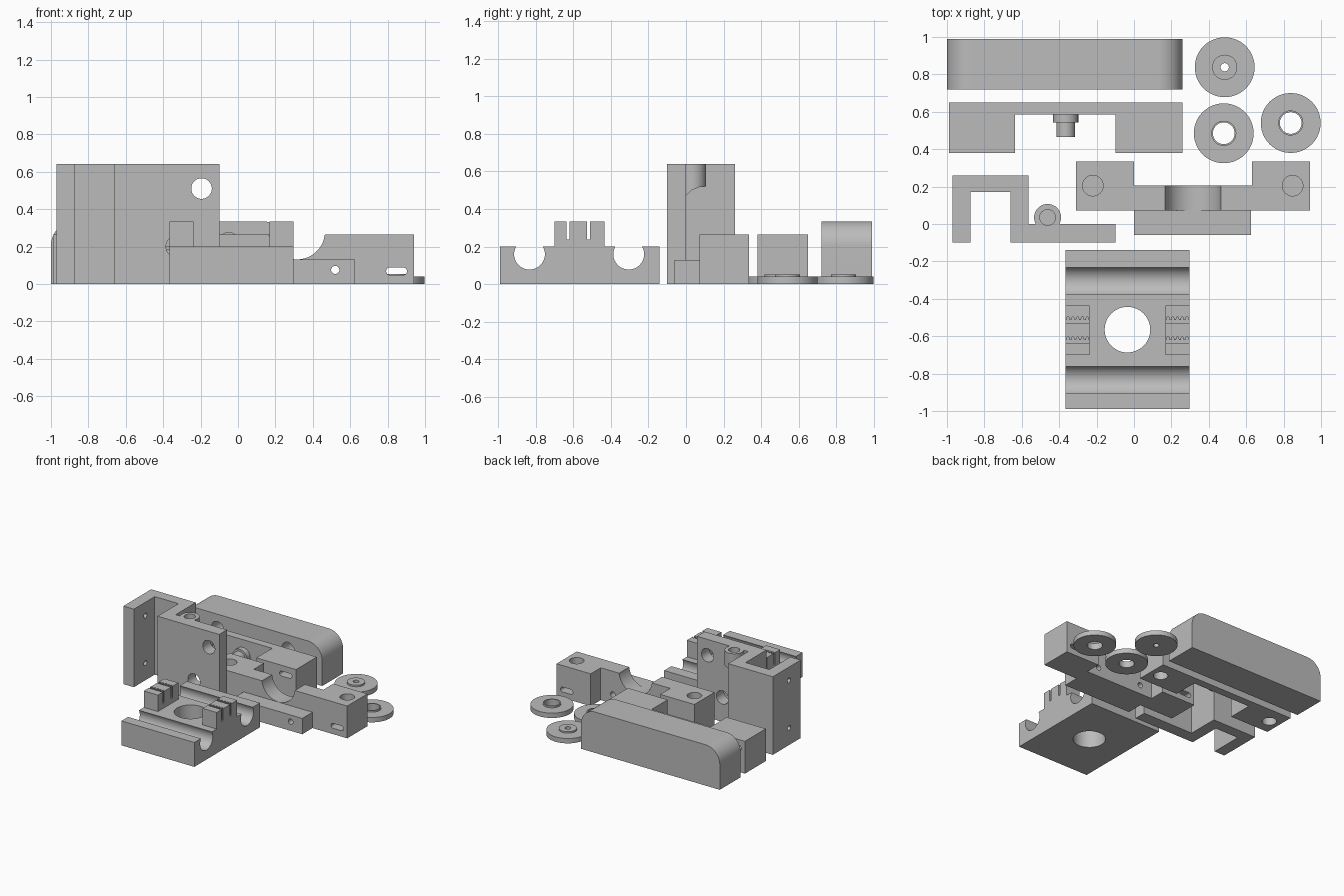
import bpy, bmesh, math

if "Cube" in bpy.data.objects:
    bpy.data.objects.remove(bpy.data.objects["Cube"])

grey = bpy.data.materials.new("plain grey")
grey.use_nodes = True
grey.diffuse_color = (0.5, 0.5, 0.5, 1)
grey.node_tree.nodes["Principled BSDF"].inputs["Base Color"].default_value = (0.5, 0.5, 0.5, 1)


def prism(name, profile, axis, a, b):
    """Extrude a 2D profile along an axis (x: yz, y: xz, z: xy)."""
    place = {"x": lambda u, v: (a, u, v), "y": lambda u, v: (u, a, v), "z": lambda u, v: (u, v, a)}[axis]
    push = [(b - a) * (axis == k) for k in "xyz"]
    bm = bmesh.new()
    face = bm.faces.new([bm.verts.new(place(u, v)) for u, v in profile])
    out = bmesh.ops.extrude_face_region(bm, geom=[face])
    bmesh.ops.translate(bm, vec=push, verts=[g for g in out["geom"] if isinstance(g, bmesh.types.BMVert)])
    bmesh.ops.recalc_face_normals(bm, faces=bm.faces)
    mesh = bpy.data.meshes.new(name)
    bm.to_mesh(mesh)
    bm.free()
    mesh.materials.append(grey)
    ob = bpy.data.objects.new(name, mesh)
    bpy.context.collection.objects.link(ob)
    return ob


def arc(u, v, r, start, end, n):
    angles = [math.radians(start + (end - start) * i / n) for i in range(n + 1)]
    return [(u + r * math.cos(t), v + r * math.sin(t)) for t in angles]


def box(name, x0, x1, y0, y1, z0, z1):
    return prism(name, [(x0, y0), (x1, y0), (x1, y1), (x0, y1)], "z", z0, z1)


def rod(name, axis, u, v, r, a, b):
    return prism(name, arc(u, v, r, 0, 360, 48)[:-1], axis, a, b)


def combine(ob, others, operation="DIFFERENCE"):
    """Apply booleans one after another and drop the helper objects."""
    for other in others:
        mod = ob.modifiers.new("bool", "BOOLEAN")
        mod.operation, mod.solver, mod.object = operation, "EXACT", other
        other.hide_render = True
    bpy.context.view_layer.update()
    graph = bpy.context.evaluated_depsgraph_get()
    mesh = bpy.data.meshes.new_from_object(ob.evaluated_get(graph))
    ob.modifiers.clear()
    ob.data = mesh
    for other in others:
        bpy.data.objects.remove(other)
    return ob


def slot(u, v, half, r, a, b):
    outline = arc(u + half, v, r, -90, 90, 12) + arc(u - half, v, r, 90, 270, 12)
    return prism("slot", outline, "y", a, b)


# Rounded cover with two blind sockets in its front
top_right = arc(0.13, 0.205, 0.13, 0, 90, 16)
top_left = arc(-0.87, 0.205, 0.13, 90, 180, 16)
cover = prism("rounded_cover", [(-1, 0), (0.26, 0)] + top_right + top_left, "y", 0.72, 0.99)
combine(cover, [rod("socket", "y", x, 0.22, 0.055, 0.7, 0.86) for x in (-0.69, -0.05)])

# Rear clamp: U-shaped bar, sockets underneath, stepped peg
rear = prism("rear_clamp", [(-0.99, 0.38), (-0.635, 0.38), (-0.635, 0.585), (-0.1, 0.585),
                            (-0.1, 0.38), (0.26, 0.38), (0.26, 0.65), (-0.99, 0.65)], "z", 0, 0.265)
combine(rear, [rod("peg_base", "y", -0.365, 0.135, 0.067, 0.543, 0.6),
               rod("peg_tip", "y", -0.365, 0.135, 0.05, 0.465, 0.56)], "UNION")
for x in (-0.9, 0.167):
    combine(rear, [rod("socket", "z", x, 0.51, 0.055, -0.1, 0.217),
                   slot(x, 0.197, 0.036, 0.02, 0.3, 0.7)])

# Middle clamp: end blocks, scooped bridge and low front bar
middle = prism("middle_clamp", [(-0.31, 0.073), (0.94, 0.073), (0.94, 0.335), (0.63, 0.335),
                                (0.63, 0.205), (0, 0.205), (0, 0.335), (-0.31, 0.335)], "z", 0, 0.265)
combine(middle, [box("front_bar", 0, 0.625, -0.06, 0.1, 0, 0.13)], "UNION")
combine(middle, [rod("scoop", "y", 0.315, 0.281, 0.15, -0.1, 0.4)])
for x, screw in ((-0.22, 0.11), (0.848, 0.52)):
    combine(middle, [rod("socket", "z", x, 0.205, 0.055, 0.048, 0.4),
                     slot(x, 0.068, 0.036, 0.02, 0, 0.4),
                     rod("screw_hole", "y", screw, 0.075, 0.022, -0.2, 0.4)])

# Tall bracket: folded wall with a holed plate and a tapered boss
bracket = prism("tall_bracket", [(-0.97, -0.1), (-0.875, -0.1), (-0.875, 0.17), (-0.66, 0.17),
                                 (-0.66, -0.1), (-0.1, -0.1), (-0.1, 0), (-0.565, 0),
                                 (-0.565, 0.26), (-0.97, 0.26)], "z", 0, 0.64)
boss = rod("boss", "z", -0.462, 0.035, 0.072, 0.42, 0.64)
taper = [(-0.1, 0.465), (0, 0.47), (0.03, 0.5), (0.07, 0.517), (0.2, 0.525), (0.2, 0.3), (-0.1, 0.3)]
combine(boss, [prism("taper", taper, "x", -0.6, -0.3)])
combine(bracket, [boss], "UNION")
combine(bracket, [rod("boss_hole", "z", -0.462, 0.035, 0.042, 0.55, 0.7),
                  rod("upper_hole", "y", -0.195, 0.51, 0.055, -0.2, 0.1),
                  rod("lower_hole", "y", -0.33, 0.2, 0.055, -0.2, 0.1),
                  rod("screw_hole", "x", 0.05, 0.53, 0.02, -1.1, -0.8),
                  rod("screw_hole", "x", 0.05, 0.14, 0.02, -1.1, -0.8)])

# Carriage base with two grooves and a central hole
carriage = box("carriage", -0.365, 0.297, -0.99, -0.14, 0, 0.2)
combine(carriage, [rod("groove", "x", y, 0.16, 0.082, -0.5, 0.5) for y in (-0.833, -0.305)]
        + [rod("centre_hole", "z", -0.035, -0.565, 0.122, -0.1, 0.3)])

# Belt posts: slits with a toothed edge
for side, x0 in (("right", -0.365), ("left", 0.169)):
    post = box(side + "_belt_post", x0, x0 + 0.128, -0.7, -0.435, 0.19, 0.335)
    for y in (-0.635, -0.528):
        outline = [(x0 - 0.02, y), (x0 + 0.15, y), (x0 + 0.15, y + 0.016)]
        for i in reversed(range(5)):
            u = x0 + 0.0256 * i
            outline += [(u + 0.02, y + 0.016), (u + 0.017, y + 0.03), (u + 0.008, y + 0.03), (u + 0.005, y + 0.016)]
        outline.append((x0 - 0.02, y + 0.016))
        combine(post, [prism("slit", outline, "z", 0.237, 0.4)])

# Three flanged washers
for name, x, y, hole in (("small_bore", 0.485, 0.838, 0.022),
                         ("front_wide_bore", 0.48, 0.485, 0.058),
                         ("side_wide_bore", 0.838, 0.54, 0.058)):
    washer = rod(name + "_washer", "z", x, y, 0.16, 0, 0.04)
    combine(washer, [rod("hub", "z", x, y, 0.067, 0.02, 0.053)], "UNION")
    combine(washer, [rod("bore", "z", x, y, hole, -0.1, 0.1)])

# Smooth the round walls and keep the edges crisp
bpy.ops.object.select_all(action="DESELECT")
for ob in bpy.context.collection.objects:
    if ob.type == "MESH" and grey.name in ob.data.materials:
        ob.select_set(True)
        bpy.context.view_layer.objects.active = ob
bpy.ops.object.shade_smooth_by_angle(angle=math.radians(30))
